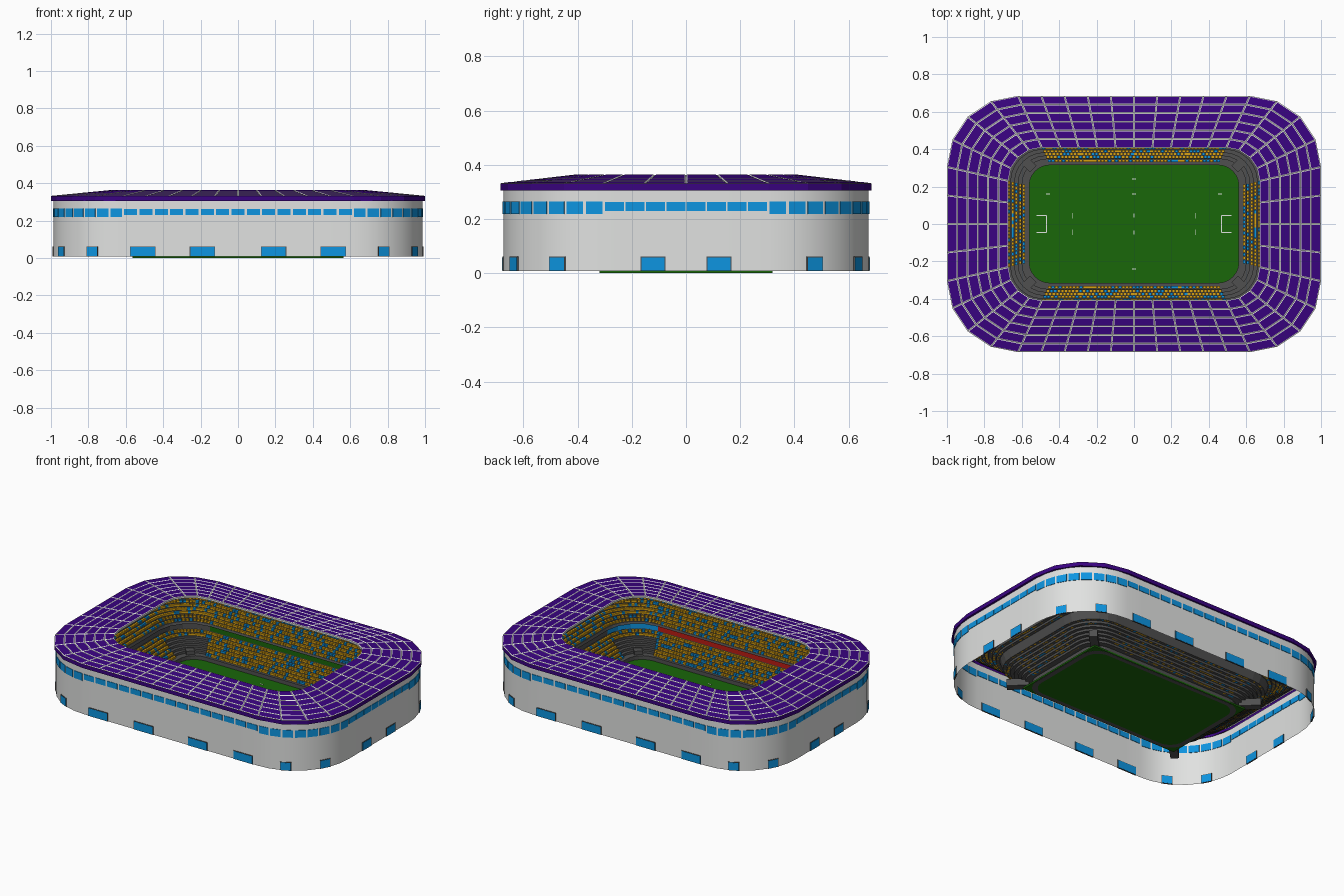
import bpy
import bmesh
import math
import random
from mathutils import Matrix, Vector

random.seed(4)
if "Cube" in bpy.data.objects:
    bpy.data.objects.remove(bpy.data.objects["Cube"])


def material(name, r, g, b):
    mat = bpy.data.materials.new(name)
    mat.use_nodes = True
    mat.diffuse_color = (r, g, b, 1)
    mat.node_tree.nodes["Principled BSDF"].inputs["Base Color"].default_value = (r, g, b, 1)
    return mat


WALL = material("light grey", 0.75, 0.76, 0.75)
PURPLE = material("roof purple", 0.042, 0.001, 0.22)
BLUE = material("glass blue", 0.004, 0.3, 0.75)
GREEN = material("grass green", 0.01, 0.135, 0.003)
GOLD = material("seat gold", 0.7, 0.36, 0.006)
CONCRETE = material("dark concrete", 0.08, 0.08, 0.08)
RED = material("banner red", 0.5, 0.012, 0.006)
WHITE = material("line white", 0.75, 0.78, 0.75)


def ring(t, long_n=10, short_n=4, corner_n=4):
    """Rounded rectangle, from the pitch edge (t=0) to the roof edge (t=1)."""
    hx, hy, r = 0.56 + 0.44 * t, 0.315 + 0.37 * t, 0.11 + 0.27 * t
    arcs = []
    for k in range(4):
        cx = (hx - r) * (1, -1, -1, 1)[k]
        cy = (hy - r) * (1, 1, -1, -1)[k]
        angles = [math.pi / 2 * (k + j / corner_n) for j in range(corner_n + 1)]
        arcs.append([Vector((cx + r * math.cos(a), cy + r * math.sin(a), 0)) for a in angles])
    points = []
    for k, arc in enumerate(arcs):
        n = short_n if k % 2 else long_n
        points += arc
        points += [arc[-1].lerp(arcs[(k + 1) % 4][0], j / n) for j in range(1, n)]
    return points


def walk(t, spacing):
    """Evenly spaced places round a ring: position, direction, on a corner."""
    points = ring(t, 1, 1, 8)
    for a, b in zip(points, points[1:] + points[:1]):
        d = b - a
        n = max(1, round(d.length / spacing))
        corner = min(abs(d.x), abs(d.y)) > 0.0001
        for j in range(n):
            yield a.lerp(b, (j + 0.5) / n), math.atan2(d.y, d.x), corner


def finish(name, bm, mats, smooth=False):
    mesh = bpy.data.meshes.new(name)
    bm.to_mesh(mesh)
    bm.free()
    for mat in mats:
        mesh.materials.append(mat)
    for poly in mesh.polygons:
        poly.use_smooth = smooth
    obj = bpy.data.objects.new(name, mesh)
    bpy.context.collection.objects.link(obj)
    return obj


def loft(profile, flip=False, **counts):
    """Sheet through rings given as (t, z); flip turns it inward and upward."""
    bm = bmesh.new()
    rows = [[bm.verts.new((p.x, p.y, z)) for p in ring(t, **counts)] for t, z in profile]
    for low, high in zip(rows, rows[1:]):
        for i in range(len(low)):
            j = (i + 1) % len(low)
            quad = [low[i], low[j], high[j], high[i]]
            bm.faces.new(quad[::-1] if flip else quad)
    bm.normal_update()
    return bm


def box(bm, centre, size, angle=0, mat=0):
    matrix = Matrix.Translation(centre) @ Matrix.Rotation(angle, 4, 'Z') @ Matrix.Diagonal((*size, 1))
    for v in bmesh.ops.create_cube(bm, size=1, matrix=matrix)["verts"]:
        for f in v.link_faces:
            f.material_index = mat


# Outer wall and its overhang
finish("outer_wall", loft([(0.97, 0.008), (0.97, 0.305)], corner_n=8), [WALL], smooth=True)
finish("roof_fascia", loft([(0.97, 0.305), (1, 0.305), (1, 0.33)]), [PURPLE])

# Roof: raised purple panels between light ribs
roof = loft([(0.25 + 0.125 * i, 0.362 - 0.0053 * i) for i in range(7)], flip=True)
panels = roof.faces[:]
bmesh.ops.inset_individual(roof, faces=panels, thickness=0.005, depth=0.002, use_even_offset=True)
for face in roof.faces:
    face.material_index = 0
for face in panels:
    face.material_index = 1
finish("roof_panels", roof, [WALL, PURPLE])
finish("roof_inner_rim", loft([(0.25, 0.35), (0.25, 0.362)], flip=True), [WALL])

# Window band round the top of the wall
bm = bmesh.new()
for p, angle, corner in walk(0.97, 0.08):
    p.z = 0.241 if corner else 0.246
    width = 0.062 if corner else 0.07
    box(bm, p, (width, 0.006, 0.046 if corner else 0.034), angle)
finish("window_band", bm, [BLUE])

# Gates, mirrored to all four quarters
bm = bmesh.new()
gates = [(0.19, 0.674, 0.13, 0), (0.51, 0.674, 0.13, 0), (0.987, 0.122, 0.085, 90),
         (0.779, 0.634, 0.06, -26), (0.943, 0.474, 0.06, -62)]
for x, y, width, turn in gates:
    for sx in (1, -1):
        for sy in (1, -1):
            a = math.radians(turn) * sx * sy
            box(bm, (x * sx, y * sy, 0.0345), (width + 0.006, 0.007, 0.053), a, 1)
            box(bm, (x * sx, y * sy, 0.034), (width, 0.0095, 0.048), a)
finish("gates", bm, [BLUE, CONCRETE])

# Stepped seating bowl, with a footing that laps under the pitch
lower_rows = [(0.04 + 0.046 * i, 0.035 + 0.014 * i, 0.046) for i in range(7)]
upper_rows = [(0.4 + 0.048 * i, 0.17 + 0.0135 * i, 0.048) for i in range(10)]
profile = [(-0.07, 0), (0, 0), (0, 0.035)]
for t, z, depth in lower_rows + upper_rows:
    profile += [(t, z), (t + depth, z)]
finish("seating_bowl", loft(profile, flip=True, corner_n=6), [CONCRETE])

# Rows of seats; the lower tier leaves its corners bare
for tier, rows in (("lower", lower_rows), ("upper", upper_rows)):
    for n, (t, z, depth) in enumerate(rows):
        bm = bmesh.new()
        for p, angle, corner in walk(t + depth * 0.55, 0.019):
            if corner and tier == "lower" and n < 5:
                continue
            p.z = z + 0.006
            box(bm, p, (0.0165, 0.0135, 0.012), angle, int(random.random() < 0.25))
        finish(f"{tier}_seats_row_{n + 1}", bm, [GOLD, BLUE])

# Banner between the tiers: green on one long side, red on the other
bm = loft([(0.36, 0.135), (0.36, 0.165)], flip=True)
for face in bm.faces:
    c = face.calc_center_median()
    if abs(face.normal.y) > 0.99:
        face.material_index = 1 if c.y > 0 else 2
    elif c.x > 0 and c.y < 0 and abs(face.normal.x) < 0.99:
        face.material_index = 3
finish("tier_banner", bm, [CONCRETE, GREEN, RED, BLUE])

# Corner tunnels under the lower tier
bm = bmesh.new()
for sx in (1, -1):
    for sy in (1, -1):
        box(bm, (0.585 * sx, 0.34 * sy, 0.035), (0.13, 0.05, 0.045), math.radians(45) * sx * sy)
finish("corner_tunnels", bm, [CONCRETE])

# Pitch
bm = bmesh.new()
box(bm, (0, 0, 0.006), (1.13, 0.64, 0.01))
finish("pitch", bm, [GREEN])

# Pitch markings: goal boxes and small ticks
bm = bmesh.new()
for s in (1, -1):
    box(bm, (0.468 * s, 0, 0.012), (0.004, 0.09, 0.002))
    for y in (0.045, -0.045):
        box(bm, (0.495 * s, y, 0.012), (0.055, 0.004, 0.002))
        box(bm, (0.33 * s, y, 0.012), (0.005, 0.03, 0.002))
        box(bm, (0, y, 0.012), (0.005, 0.02, 0.002))
    box(bm, (0.46 * s, 0.16, 0.012), (0.022, 0.005, 0.002))
    box(bm, (0, 0.24 * s, 0.012), (0.022, 0.005, 0.002))
box(bm, (0, 0.16, 0.012), (0.022, 0.005, 0.002))
finish("pitch_markings", bm, [WHITE])
